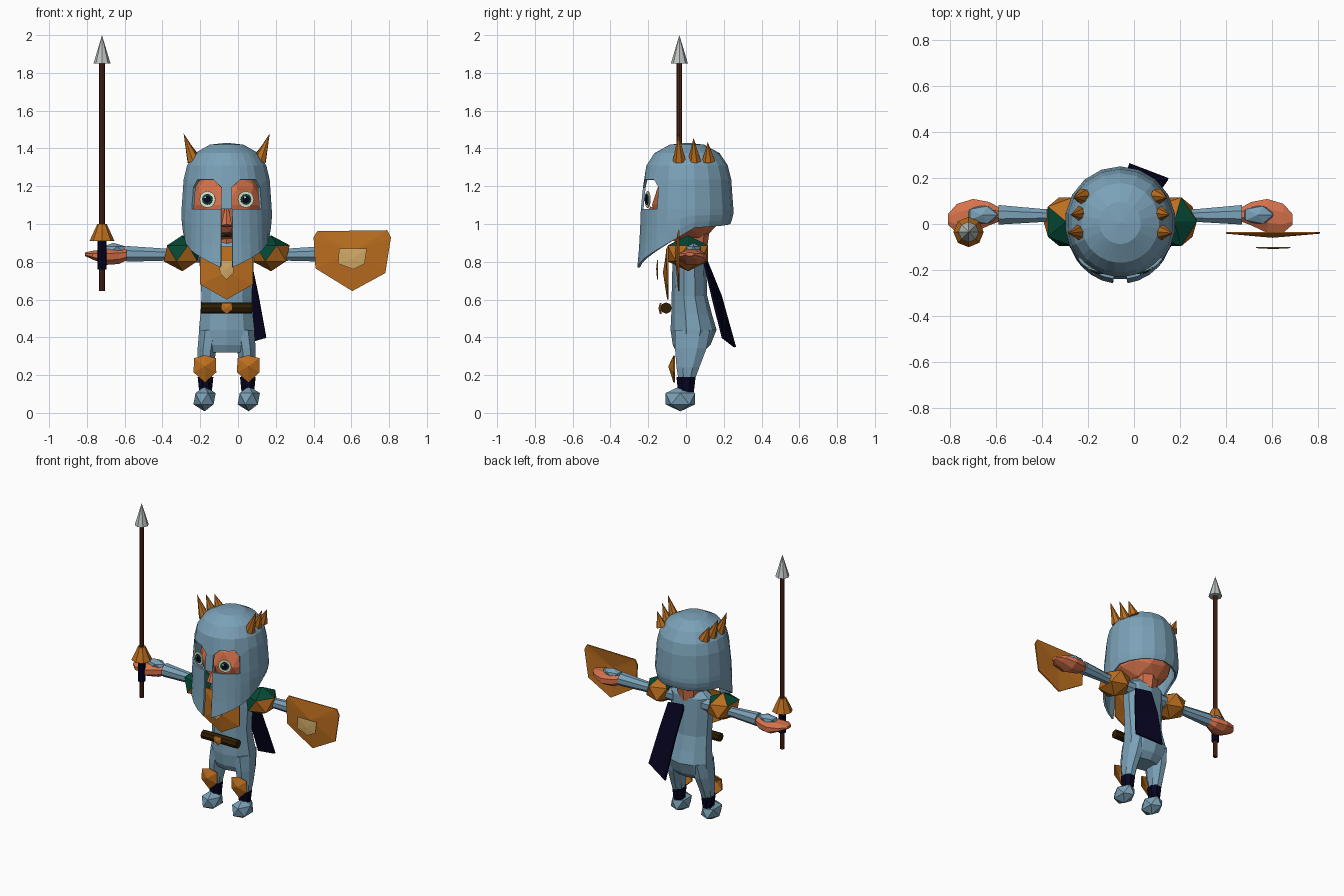
import bpy, bmesh
from math import sin, cos, pi, radians
from mathutils import Matrix, Vector

cube = bpy.data.objects.get("Cube")
if cube:
    bpy.data.objects.remove(cube)

CX = -0.06  # symmetry plane of the figure


def paint(name, code):
    lin = [(int(code[i:i + 2], 16) / 255) ** 2.2 for i in (0, 2, 4)] + [1]
    m = bpy.data.materials.new(name)
    m.use_nodes = True
    m.diffuse_color = lin
    bsdf = next(n for n in m.node_tree.nodes if n.type == "BSDF_PRINCIPLED")
    bsdf.inputs["Base Color"].default_value = lin
    bsdf.inputs["Roughness"].default_value = 0.8
    return m


STEEL = paint("steel blue", "7aa0b6")
BRONZE = paint("bronze orange", "b96d24")
SKIN = paint("skin", "d4714c")
GREEN = paint("dark green", "0d4a38")
NAVY = paint("navy cloth", "0e0c26")
LEATHER = paint("dark leather", "32240d")
WOOD = paint("red brown wood", "52291d")
TAN = paint("pale gold", "d0a866")
CREAM = paint("cream white", "e6e6cf")
SILVER = paint("silver", "bcc3bf")


def finish(name, bm, *mats, thick=0):
    me = bpy.data.meshes.new(name)
    bm.to_mesh(me)
    bm.free()
    for m in mats:
        me.materials.append(m)
    ob = bpy.data.objects.new(name, me)
    bpy.context.collection.objects.link(ob)
    if thick:
        mod = ob.modifiers.new("thickness", "SOLIDIFY")
        mod.thickness = thick
    return ob


def gem(name, loc, size, mat, sub=1):
    bm = bmesh.new()
    bmesh.ops.create_icosphere(bm, subdivisions=sub, radius=1)
    bmesh.ops.transform(bm, verts=bm.verts,
                        matrix=Matrix.Translation(loc) @ Matrix.Diagonal((*size, 1)))
    return finish(name, bm, mat)


def cone(name, a, b, ra, rb, mat, n=8):
    a, b = Vector(a), Vector(b)
    bm = bmesh.new()
    bmesh.ops.create_cone(bm, cap_ends=True, segments=n, radius1=ra, radius2=rb,
                          depth=(b - a).length)
    rot = (b - a).to_track_quat("Z", "Y").to_matrix().to_4x4()
    bmesh.ops.transform(bm, verts=bm.verts, matrix=Matrix.Translation((a + b) / 2) @ rot)
    return finish(name, bm, mat)


def loft(name, rings, mat, n=8, along_x=False):
    """Each ring is (position on axis, centre a, centre b, radius a, radius b)."""
    bm, rows = bmesh.new(), []
    for t, a, b, ra, rb in rings:
        row = []
        for k in range(n):
            w = 2 * pi * (k + 0.5) / n
            p, q = a + ra * cos(w), b + rb * sin(w)
            row.append(bm.verts.new((t, p, q) if along_x else (p, q, t)))
        rows.append(row)
    for lo, hi in zip(rows, rows[1:]):
        for k in range(n):
            bm.faces.new((lo[k], lo[(k + 1) % n], hi[(k + 1) % n], hi[k]))
    bm.faces.new(rows[0])
    bm.faces.new(rows[-1])
    bmesh.ops.recalc_face_normals(bm, faces=bm.faces)
    return finish(name, bm, mat)


def plate(name, pts, y, bulge, mat, thick=0.008):
    """Outline in x and z, with its middle pushed towards the front."""
    bm = bmesh.new()
    rim = [bm.verts.new((x, y, z)) for x, z in pts]
    mid = sum((v.co for v in rim), Vector()) / len(rim)
    hub = bm.verts.new(mid - Vector((0, bulge, 0)))
    for a, b in zip(rim, rim[1:] + rim[:1]):
        bm.faces.new((hub, a, b))
    return finish(name, bm, mat, thick=thick)


def lerp(table, t):
    for (a, u), (b, v) in zip(table, table[1:]):
        if t <= b:
            return u + (v - u) * (t - a) / (b - a)
    return table[-1][1]


# Helmet: shell of rings with eye holes and a front slot
half = [7, 18, 30, 42, 50, 65, 82, 100, 120, 140, 160]
angles = [-a for a in reversed(half)] + half + [180]
dome = [(1.42, 0.09), (1.375, 0.17), (1.31, 0.212), (1.235, 0.23), (1.08, 0.241)]
hem = [(0, 0.77), (7, 0.77), (45, 0.85), (75, 0.92), (100, 0.98), (180, 1.0)]
bm = bmesh.new()
top = bm.verts.new((CX, 0.005, 1.43))
rows = [[] for _ in range(8)]
for ang in angles:
    w = radians(ang)
    column = list(dome)
    end = 0.225 + 0.035 * max(cos(w), 0)
    for f in (0.35, 0.7, 1):
        column.append((1.08 + (lerp(hem, abs(ang)) - 1.08) * f,
                       0.243 + (end - 0.243) * f * f))
    for i, (z, r) in enumerate(column):
        if i == 3 and abs(ang) in (7, 50):
            z -= 0.04
        rows[i].append(bm.verts.new((CX + r * sin(w), 0.005 - 1.02 * r * cos(w), z)))
for j, ang in enumerate(angles):
    k = (j + 1) % len(angles)
    mid = (ang + angles[k]) / 2 if k else 170
    bm.faces.new((top, rows[0][j], rows[0][k]))
    for i in range(7):
        eye_hole = i == 3 and 7 < abs(mid) < 50
        slot = i > 3 and abs(mid) < 7
        if not (eye_hole or slot):
            bm.faces.new((rows[i][j], rows[i + 1][j], rows[i + 1][k], rows[i][k]))
finish("helmet", bm, STEEL, thick=0.014)

# Head and face
gem("head", (CX, 0.01, 1.1), (0.205, 0.19, 0.2), SKIN, 2)
cone("neck", (CX, 0.03, 0.86), (CX, 0.03, 1.0), 0.08, 0.1, SKIN)
cone("nose", (CX, -0.205, 0.99), (CX, -0.18, 1.09), 0.032, 0.01, SKIN, 6)
plate("mouth", [(CX - 0.03, 0.93), (CX + 0.03, 0.93), (CX + 0.025, 0.955),
                (CX - 0.025, 0.955)], -0.165, 0.01, LEATHER)

# Torso and waist
loft("torso", [(0.32, CX, 0.02, 0.115, 0.07), (0.36, CX, 0.03, 0.155, 0.1),
               (0.44, CX, 0.04, 0.155, 0.122), (0.52, CX, 0.03, 0.146, 0.108),
               (0.62, CX, 0.018, 0.14, 0.094), (0.78, CX, 0.018, 0.15, 0.09),
               (0.88, CX, 0.02, 0.155, 0.085), (0.92, CX, 0.02, 0.1, 0.06)], STEEL, 10)
cone("belt", (CX - 0.135, -0.105, 0.555), (CX + 0.135, -0.105, 0.555), 0.03, 0.03, LEATHER)
plate("belt_buckle", [(CX - 0.027, 0.583), (CX - 0.027, 0.545), (CX, 0.522),
                      (CX + 0.027, 0.545), (CX + 0.027, 0.583)], -0.138, 0.008, BRONZE)
plate("chest_plate", [(CX - 0.14, 0.88), (CX - 0.14, 0.68), (CX, 0.6),
                      (CX + 0.14, 0.68), (CX + 0.14, 0.88)], -0.1, 0.022, BRONZE)
plate("chest_emblem", [(CX - 0.043, 0.81), (CX - 0.035, 0.74), (CX, 0.705),
                       (CX + 0.035, 0.74), (CX + 0.043, 0.81)], -0.153, 0.005, TAN, 0.005)

# Paired parts
for s, side in ((-1, "right"), (1, "left")):
    def X(d):
        return CX + s * d

    # eye: layered discs turned slightly outwards
    look = Vector((s * 0.3, -1, 0)).normalized()
    spot = Vector((X(0.1), -0.2, 1.13))
    for part, r, d, mat in (("eye", 0.044, 0, CREAM), ("iris", 0.029, 0.005, GREEN),
                            ("pupil", 0.019, 0.009, NAVY)):
        p = spot + look * d
        cone(f"{side}_{part}", p, p + look * 0.006, r, r, mat, 12)
    glint = spot + look * 0.014 + Vector((-0.009, 0, 0.012))
    cone(f"{side}_eye_glint", glint, glint + look * 0.004, 0.006, 0.006, CREAM, 6)

    # crest spikes
    for k, y in enumerate((-0.035, 0.045, 0.12)):
        cone(f"{side}_crest_spike_{k + 1}", (X(0.175 - 0.006 * k), y, 1.335),
             (X(0.228 - 0.012 * k), y - 0.005, 1.48 - 0.023 * k), 0.036, 0, BRONZE, 7)

    # shoulder pad, green on its upper front
    pad = gem(f"{side}_shoulder_pad", (X(0.235), 0.01, 0.845), (0.11, 0.125, 0.095), BRONZE)
    pad.data.materials.append(GREEN)
    for f in pad.data.polygons:
        if f.normal.z > 0.1 and f.normal.y < 0.35 and f.normal.x * s < 0.75:
            f.material_index = 1

    # arm, hand and hand guard
    loft(f"{side}_arm", [(X(0.1), 0.03, 0.84, 0.05, 0.05), (X(0.33), 0.037, 0.838, 0.03, 0.035),
                         (X(0.53), 0.04, 0.842, 0.046, 0.045)], STEEL, 8, True)
    loft(f"{side}_hand", [(X(0.51), 0.04, 0.84, 0.025, 0.025), (X(0.57), 0.045, 0.83, 0.055, 0.045),
                          (X(0.64), 0.035, 0.825, 0.08, 0.045), (X(0.71), 0.025, 0.835, 0.068, 0.025),
                          (X(0.75), 0.02, 0.84, 0.025, 0.01)], SKIN, 8, True)
    gem(f"{side}_hand_guard", (X(0.6), 0.04, 0.865), (0.075, 0.045, 0.035), STEEL)

    # leg, ankle wrap, boot and knee plate
    loft(f"{side}_leg", [(0.17, X(0.113), 0.003, 0.036, 0.045), (0.24, X(0.112), 0.01, 0.045, 0.065),
                         (0.34, X(0.104), 0.025, 0.054, 0.09),
                         (0.44, X(0.09), 0.035, 0.06, 0.1)], STEEL)
    loft(f"{side}_ankle_wrap", [(0.11, X(0.112), 0, 0.036, 0.045), (0.19, X(0.112), 0, 0.045, 0.055)],
         NAVY)
    gem(f"{side}_boot", (X(0.117), -0.03, 0.075), (0.066, 0.092, 0.067), STEEL)
    knee = [(-0.058, 0.29), (-0.06, 0.215), (0, 0.16), (0.06, 0.215), (0.058, 0.29), (0, 0.305)]
    plate(f"{side}_knee_plate", [(X(0.115) + x, z) for x, z in knee], -0.066, 0.028, BRONZE)

# Spear in the right hand
SX, SY = -0.72, -0.035
for name, lo, hi, ra, rb, mat in (("spear_shaft", 0.645, 1.86, 0.015, 0.015, WOOD),
                                  ("spear_grip", 0.76, 0.915, 0.025, 0.025, NAVY),
                                  ("spear_guard", 0.91, 1.0, 0.066, 0.025, BRONZE),
                                  ("spear_point", 1.85, 2.0, 0.045, 0, SILVER)):
    cone(name, (SX, SY, lo), (SX, SY, hi), ra, rb, mat)

# Shield before the left hand
plate("shield", [(0.42, 0.962), (0.4, 0.93), (0.41, 0.765), (0.605, 0.645),
                 (0.78, 0.74), (0.81, 0.93), (0.79, 0.967)], -0.042, 0.018, BRONZE)
plate("shield_emblem", [(0.535, 0.87), (0.53, 0.79), (0.61, 0.76), (0.67, 0.79),
                        (0.682, 0.87)], -0.105, 0.004, TAN, 0.005)

# Cape swept to the left
bm = bmesh.new()
cape = [((-0.06, 0.105, 0.83), (0.07, 0.1, 0.81)), ((-0.045, 0.19, 0.62), (0.11, 0.145, 0.62)),
        ((-0.02, 0.265, 0.35), (0.15, 0.2, 0.4))]
edges = [[bm.verts.new(p) for p in row] for row in cape]
for (a, b), (c, d) in zip(edges, edges[1:]):
    bm.faces.new((a, b, d, c))
finish("cape", bm, NAVY, thick=0.012)
